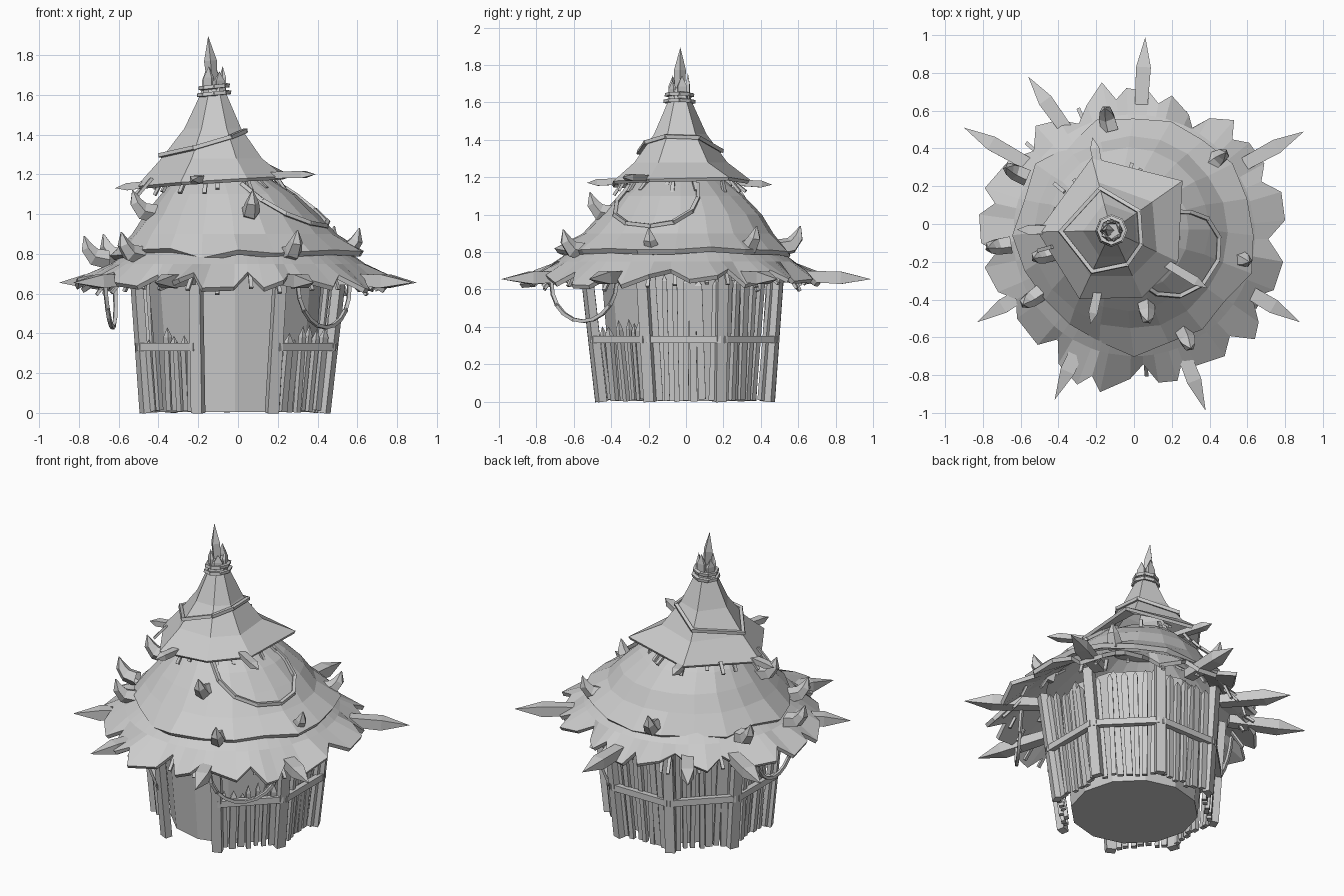
import bpy, bmesh, math, random
from mathutils import Vector as V

if "Cube" in bpy.data.objects:
    bpy.data.objects.remove(bpy.data.objects["Cube"])

random.seed(4)
rnd = random.uniform
grey = bpy.data.materials.new("plain_grey")
grey.diffuse_color = (0.6, 0.6, 0.6, 1)
grey.use_nodes = True
grey.node_tree.nodes["Principled BSDF"].inputs["Base Color"].default_value = grey.diffuse_color


def finish(name, bm, thick=0):
    me = bpy.data.meshes.new(name)
    bm.to_mesh(me)
    bm.free()
    me.materials.append(grey)
    ob = bpy.data.objects.new(name, me)
    bpy.context.collection.objects.link(ob)
    if thick:
        m = ob.modifiers.new("thickness", 'SOLIDIFY')
        m.thickness, m.offset = thick, -1
    return ob


def polar(a, r, z, cx=0, cy=0):
    return V((cx + r * math.cos(a), cy + r * math.sin(a), z))


def loft(name, rings, thick=0, cap_bottom=False, cap_top=True):
    bm = bmesh.new()
    vs = [[bm.verts.new(p) for p in ring] for ring in rings]
    n = len(vs[0])
    for lo, hi in zip(vs, vs[1:]):
        for i in range(n):
            j = (i + 1) % n
            bm.faces.new((lo[i], lo[j], hi[j], hi[i]))
    if cap_bottom:
        bm.faces.new(vs[0][::-1])
    if cap_top:
        bm.faces.new(vs[-1])
    return finish(name, bm, thick)


def beam(bm, a, b, w, d, out, tip=0.0, flare=1.0):
    """Rectangular bar from a to b; tip = share of the length that is pointed."""
    a, b = V(a), V(b)
    axis = (b - a).normalized()
    side = axis.cross(V(out)).normalized()
    dep = side.cross(axis).normalized()
    corners = ((-1, -1), (1, -1), (1, 1), (-1, 1))
    end = a.lerp(b, 1 - tip)
    lo = [bm.verts.new(a + side * s * w / 2 + dep * t * d / 2) for s, t in corners]
    hi = [bm.verts.new(end + (side * s * w + dep * t * d) * flare / 2) for s, t in corners]
    faces = [bm.faces.new(lo[::-1])]
    for i in range(4):
        j = (i + 1) % 4
        faces.append(bm.faces.new((lo[i], lo[j], hi[j], hi[i])))
        if tip:
            if i == 0:
                p = bm.verts.new(b)
            faces.append(bm.faces.new((hi[i], hi[j], p)))
    if not tip:
        faces.append(bm.faces.new(hi))
    bmesh.ops.recalc_face_normals(bm, faces=faces)


def rope(name, pts, w=0.02, closed=False):
    bm = bmesh.new()
    pts = [V(p) for p in pts]
    for a, b in zip(pts, pts[1:] + pts[:1] if closed else pts[1:]):
        e = (b - a).normalized() * w * 0.3
        beam(bm, a - e, b + e, w, w, (0.13, 0.21, 1) if abs(e.z) < w * 0.25 else (1, 0.3, 0))
    finish(name, bm)


def sag(a, mid, b, n=10):
    """Hanging curve from a through mid to b."""
    a, mid, b = V(a), V(mid), V(b)
    c, h = (a + b) / 2, (b - a) / 2
    return [c - h * math.cos(math.pi * i / n) + (mid - c) * math.sin(math.pi * i / n)
            for i in range(n + 1)]


TAU = math.tau
ang = lambda n: [TAU * i / n for i in range(n)]

# Inner wall drum with floor
loft("inner_wall", [[polar(a, r, z, -0.015, -0.015) for a in ang(12)]
                    for z, r in ((0.005, 0.38), (0.72, 0.44))], cap_bottom=True)

# Eight leaning posts, rails and plank panels (front panel is the open doorway)
posts, rails, planks = bmesh.new(), bmesh.new(), bmesh.new()
corner = [(polar(TAU * (k + 0.5) / 8, 0.485, 0, -0.015, -0.005),
           polar(TAU * (k + 0.5) / 8, 0.555, 0.7, 0, -0.02)) for k in range(8)]
for k in range(8):
    (a0, a1), (b0, b1) = corner[k], corner[(k + 1) % 8]
    beam(posts, a0, a1, 0.06, 0.045, (a0.x, a0.y, 0))
    if k == 5:
        continue
    out = (a0 + b0).normalized()
    t = 0.475
    beam(rails, a0.lerp(a1, t) + out * 0.012, b0.lerp(b1, t) + out * 0.012, 0.04, 0.035, out)
    short = k in (4, 6)
    for i in range(1, 8):
        f = i / 8 + rnd(-.015, .015)
        shift = out * rnd(-0.035, 0.0)
        lo, hi = a0.lerp(b0, f) + shift, a1.lerp(b1, f + rnd(-0.05, 0.05)) + shift
        h = rnd(0.5, 0.64) if short else rnd(0.93, 1)
        lo = lo + V((0, 0, rnd(0, 0.015)))
        beam(planks, lo, lo.lerp(hi, h), rnd(0.025, 0.042), 0.028, out, 0.12 if short else 0.05)
finish("wall_posts", posts)
finish("wall_rails", rails)
finish("wall_planks", planks)

# Lower thatch skirt: ragged hem outline, with a notch in every second gap
teeth = [(.8, .02), (.78, .17), (.69, .32), (.61, .43), (.53, .55), (.4, .56), (.29, .58),
         (.2, .68), (.08, .7), (-.04, .72), (-.17, .75), (-.25, .63), (-.4, .55), (-.52, .52),
         (-.66, .34), (-.79, .19), (-.82, .05), (-.81, -.1), (-.79, -.23), (-.72, -.36),
         (-.62, -.5), (-.51, -.64), (-.4, -.74), (-.3, -.85), (-.18, -.89), (-.02, -.82),
         (.13, -.84), (.23, -.83), (.33, -.75), (.48, -.7), (.64, -.61), (.66, -.52),
         (.74, -.35), (.79, -.2)]
hem, mid, top = [], [], []
for i, (p, q) in enumerate(zip(teeth, teeth[1:] + teeth[:1])):
    pts = [V((*p, rnd(.62, .68)))]
    if i % 2:
        notch = (V((*p, 0)) + V((*q, 0))) / 2 * rnd(.88, .93)
        notch.z = rnd(.69, .71)
        pts.append(notch)
    for v in pts:
        a = math.atan2(v.y + .06, v.x)
        hem.append(v)
        mid.append(polar(a, 0.64, 0.75, 0, -0.06))
        top.append(polar(a, 0.5, 0.85, 0, -0.05))
loft("lower_roof", [hem, mid, top], 0.025, cap_top=False)

# Middle dome of thatch, leaning slightly left toward the top
dome = [(0.795, 0.62, 0, -.06), (0.9, 0.51, -.02, -.045), (1.0, 0.43, -.03, -.03),
        (1.1, 0.335, -.05, -.03), (1.2, 0.21, -.08, -.03)]
rings = [[polar(a, r + (rnd(-.04, .035) if k == 0 else rnd(-.008, .008)),
                z + (rnd(-.025, .035) if k == 0 else 0), cx, cy) for a in ang(20)]
         for k, (z, r, cx, cy) in enumerate(dome)]
loft("middle_roof", rings, 0.03)

# Six-sided pointed cap
capang = [math.radians(d) for d in (-65, -25, 35, 105, 181, 245)]
capr = [0.39, 0.39, 0.46, 0.4, 0.39, 0.4]
hemz = [1.18, 1.19, 1.2, 1.18, 1.14, 1.16]
CX, CY = -0.12, -0.035
capring = lambda r, z: [polar(a, r, z, CX, CY) for a in capang]
loft("top_roof", [[polar(a, r, z, CX, CY) for a, r, z in zip(capang, capr, hemz)],
                  capring(0.265, 1.28), capring(0.15, 1.43), capring(0.07, 1.6),
                  capring(0.05, 1.68)], 0.02)

# Crown of splinters and the long tip
bm = bmesh.new()
for k in range(5):
    a = TAU * k / 5 + 0.3
    beam(bm, polar(a, 0.045, 1.6, CX, CY), polar(a, 0.045, rnd(1.7, 1.77), CX, CY),
         0.05, 0.02, (math.cos(a), math.sin(a), 0), 0.4)
beam(bm, (-.125, -.035, 1.62), (-.15, -.03, 1.895), 0.035, 0.035, (1, 1, 0), 0.45, 1.3)
finish("roof_tip", bm)

# Ropes: neck bindings, slanted band on the cap, hanging loops
for n, z, r in (("neck_rope_low", 1.605, 0.075), ("neck_rope_high", 1.64, 0.068)):
    rope(n, [polar(a, r, z + 0.008 * math.cos(a), CX, CY) for a in ang(8)], 0.018, True)
band = []
for a in capang:
    z = 1.36 + 0.065 * math.cos(a)
    r = 0.265 + (z - 1.28) / 0.15 * (0.15 - 0.265)
    band.append(polar(a, r + 0.015, z, CX, CY))
rope("cap_band_rope", band, 0.02, True)
# The dome rope follows the dome surface: (angle in degrees, height)
drape = []
for d, z in ((-72, 1.15), (-64, 1.07), (-52, 1.0), (-36, .955), (-18, .94), (-4, .96),
             (8, 1.02), (15, 1.09), (20, 1.16)):
    for lo, hi in zip(dome, dome[1:]):
        if lo[0] <= z <= hi[0]:
            t = (z - lo[0]) / (hi[0] - lo[0])
            _, r, cx, cy = [p + (q - p) * t for p, q in zip(lo, hi)]
            drape.append(polar(math.radians(d), r + 0.015, z, cx, cy))
            break
rope("dome_rope", drape, 0.02)
rope("front_loop_rope", sag((.3, -.72, .64), (.44, -.55, .43), (.56, -.37, .64)), 0.018)
rope("left_loop_rope", sag((-.67, -.16, .66), (-.63, 0, .43), (-.62, .16, .66)), 0.018)

# Large stakes poking out under the skirt: (tip x, tip y)
bm = bmesh.new()
for x, y in ((.06, .99), (-.56, .78), (-.9, .51), (.9, .49), (.88, -.52),
             (.38, -.99), (-.42, -.93), (-.83, -.52)):
    tip = V((x, y, 0.655))
    base = V((x * 0.55, y * 0.55, 0.675))
    beam(bm, base, tip, 0.065, 0.055, (0, 0, 1), 0.36, 1.2)
finish("large_stakes", bm)

# Thin stakes under the cap
bm = bmesh.new()
for x, y, z in ((-.62, -.03, 1.13), (.39, -.34, 1.2), (-.23, -.53, 1.17), (-.22, .46, 1.16)):
    tip = V((x, y, z))
    beam(bm, tip.lerp(V((CX, CY, 1.19)), 0.6), tip, 0.04, 0.03, (0, 0, 1), 0.2, 1.2)
finish("thin_stakes", bm)

# Curved horns on the thatch: (base x, y, z)
bm = bmesh.new()
for x, y, z in ((.06, -.42, 1.0), (.26, -.57, .8), (.52, -.17, .81), (.41, .32, .82),
                (-.13, .52, .82), (-.59, .26, .78), (-.51, -.37, .79), (-.44, -.15, 1.0),
                (-.68, -.11, .77)):
    o = V((x, y, 0)).normalized()
    s = V((-o.y, o.x, 0))
    p = V((x, y, z))
    path = [(p - o * .03, .05), (p + o * .045 + V((0, 0, .015)), .046),
            (p + o * .08 + V((0, 0, .06)), .034), (p + o * .095 + V((0, 0, .12)), .003)]
    dirs = [V((0, 0, 1)), V((0, 0, 1)) - o * .5, V((0, 0, .5)) - o, -o]
    prev = None
    for (c, r), u in zip(path, dirs):
        u = u.normalized()
        ring = [bm.verts.new(c + s * r * math.cos(t) + u * r * math.sin(t)) for t in ang(5)]
        if prev:
            for i in range(5):
                j = (i + 1) % 5
                bm.faces.new((prev[i], prev[j], ring[j], ring[i]))
        prev = ring
    bm.faces.new(prev)
bmesh.ops.recalc_face_normals(bm, faces=bm.faces)
finish("roof_horns", bm)

# Loose straw sticks hanging below the skirt and the cap
for name, n, r, z, cx, cy, ln in (("skirt_straw", 34, .66, .69, 0, -.06, .09),
                                  ("cap_straw", 18, .3, 1.18, CX, CY, .08)):
    bm = bmesh.new()
    for i in range(n):
        a = TAU * (i + rnd(-.4, .4)) / n
        p = polar(a, r + rnd(-.03, .03), z, cx, cy)
        o = V((math.cos(a), math.sin(a), 0))
        beam(bm, p, p + o * rnd(.02, ln) - V((0, 0, rnd(.6, 1.1) * ln)), .02, .015, o + V((0, 0, .7)))
    finish(name, bm)
